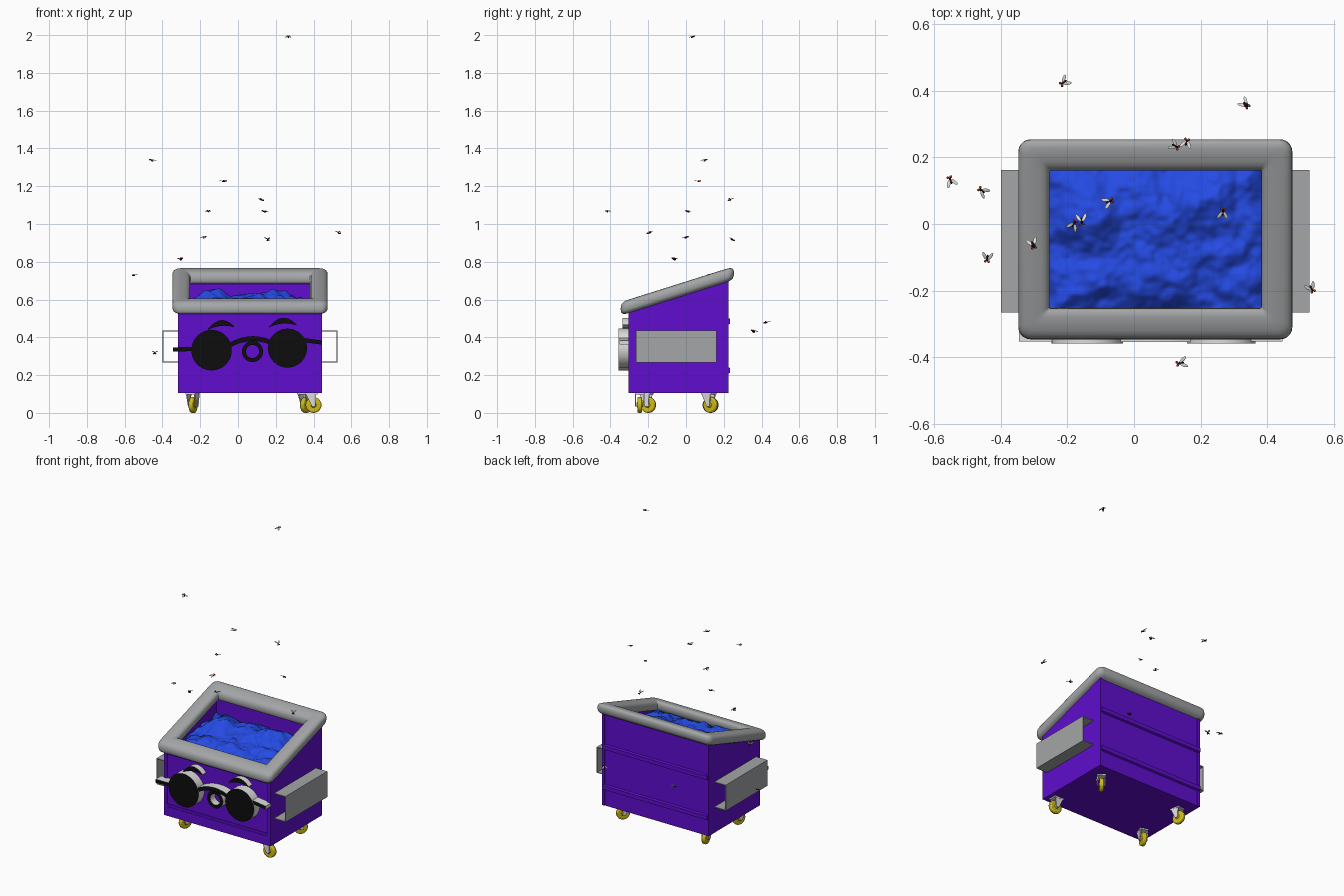
import bpy, bmesh, math, random
from mathutils import Matrix, Vector, noise

cube = bpy.data.objects.get("Cube")
if cube:
    bpy.data.objects.remove(cube)
random.seed(4)


def material(name, rgb):
    m = bpy.data.materials.new(name)
    m.use_nodes = True
    m.diffuse_color = (*rgb, 1)
    m.node_tree.nodes["Principled BSDF"].inputs["Base Color"].default_value = (*rgb, 1)
    return m


PURPLE = material("purple paint", (0.115, 0.004, 0.62))
GREY = material("grey steel", (0.37, 0.38, 0.385))
BLUE = material("blue bag", (0.018, 0.07, 0.78))
BLACK = material("black", (0.004, 0.004, 0.004))
WHITE = material("off white", (0.72, 0.72, 0.72))
YELLOW = material("yellow wheel", (0.62, 0.5, 0.01))
RED = material("red eye", (0.5, 0.03, 0.01))

CX, CY = 0.064, -0.046          # centre of the bin
X0, X1, Y0, Y1, Z0 = -0.318, 0.446, -0.304, 0.225, 0.105


def slope(y):
    return 0.645 + 0.315 * (y - CY)


def finish(name, bm, mats, smooth=None):
    bmesh.ops.recalc_face_normals(bm, faces=bm.faces)
    me = bpy.data.meshes.new(name)
    bm.to_mesh(me)
    bm.free()
    ob = bpy.data.objects.new(name, me)
    bpy.context.collection.objects.link(ob)
    for m in mats:
        me.materials.append(m)
    if smooth:
        bpy.ops.object.select_all(action='DESELECT')
        ob.select_set(True)
        bpy.context.view_layer.objects.active = ob
        bpy.ops.object.shade_smooth_by_angle(angle=math.radians(smooth))
    return ob


def add_box(bm, lo, hi, matrix=Matrix()):
    lo, hi = Vector(lo), Vector(hi)
    size = hi - lo
    mat = matrix @ Matrix.Translation((lo + hi) / 2) @ Matrix.Diagonal((*size, 1))
    return bmesh.ops.create_cube(bm, size=1, matrix=mat)["verts"]


def add_ball(bm, matrix, scale, index):
    vs = bmesh.ops.create_uvsphere(bm, u_segments=10, v_segments=6, radius=1,
                                   matrix=matrix @ Matrix.Diagonal((*scale, 1)))["verts"]
    for f in {f for v in vs for f in v.link_faces}:
        f.material_index = index


# Bin: floor and walls whose tops follow the sloping rim
bm = bmesh.new()
T = 0.02
for lo, hi in (((X0, Y0), (X0 + T, Y1)), ((X1 - T, Y0), (X1, Y1)),
               ((X0 + T, Y0 + 0.007), (X1 - T, Y0 + T)), ((X0 + T, Y1 - T), (X1 - T, Y1 - 0.004))):
    for v in add_box(bm, (*lo, Z0), (*hi, 1)):
        if v.co.z > 0.9:
            v.co.z = slope(v.co.y)
add_box(bm, (X0 + T, Y0 + T, Z0), (X1 - T, Y1 - T, Z0 + T))
finish("bin_body", bm, [PURPLE])

# Raised bands on the front and back panels
bm = bmesh.new()
add_box(bm, (X0 + T, Y0, Z0), (X1 - T, Y0 + T, 0.165))
add_box(bm, (X0 + T, Y0 + 0.003, 0.165), (X1 - T, Y0 + T, 0.18))
add_box(bm, (X0 + T, Y0, 0.505), (X1 - T, Y0 + T, 0.545))
for z in (0.2, 0.46):
    for v in add_box(bm, (X0 + 0.005, Y1 - T, z), (X1 - 0.005, Y1 + 0.008, z + 0.05)):
        if v.co.y > Y1:
            v.co.z += 0.012 if v.co.z < z + 0.02 else -0.012
finish("panel_bands", bm, [PURPLE])

# Padded rim: squared oval section swept round a rounded rectangle
bm = bmesh.new()
loops, N, K = [], 20, 6
for i in range(N):
    t = math.tau * i / N
    c, s = math.cos(t), math.sin(t)
    off = 0.047 * math.copysign(abs(c) ** 0.7, c)
    up = 0.036 * math.copysign(abs(s) ** 0.7, s)
    r = 0.004 + 0.033 * (off + 0.047) / 0.094
    hx, hy = 0.364 + off - r, 0.253 + off - r
    loop = []
    for q, (sx, sy) in enumerate(((1, 1), (-1, 1), (-1, -1), (1, -1))):
        for k in range(K):
            a = math.pi / 2 * (q + k / (K - 1))
            x, y = CX + sx * hx + r * math.cos(a), CY + sy * hy + r * math.sin(a)
            loop.append(bm.verts.new((x, y, slope(y) + up)))
    loops.append(loop)
for i in range(N):
    a, b = loops[i], loops[(i + 1) % N]
    for j in range(len(a)):
        k = (j + 1) % len(a)
        bm.faces.new((a[j], a[k], b[k], b[j]))
finish("padded_rim", bm, [GREY], 50)

# Lumpy bag heap filling the bin
bm = bmesh.new()
bmesh.ops.create_grid(bm, x_segments=90, y_segments=64, size=1,
                      matrix=Matrix.Translation((CX, CY, 0)) @ Matrix.Diagonal((0.355, 0.24, 1, 1)))
for v in bm.verts:
    x, y = v.co.x, v.co.y
    p = Vector((x, y, 0.3))
    edge = max(abs(x - CX) / 0.355, abs(y - CY) / 0.24)
    peak = 0.05 * math.exp(-((x + 0.14) ** 2 + (y - 0.03) ** 2) / 0.006)
    peak += 0.03 * math.exp(-((x - 0.14) ** 2 + (y - 0.06) ** 2) / 0.006)
    lumps = 0.03 * noise.noise(p * 9) + 0.016 * noise.noise(p * 22) + 0.006 * noise.noise(p * 50)
    v.co.z = 0.605 + 0.12 * y + peak + lumps - 0.05 * edge ** 4
finish("bag_heap", bm, [BLUE], 80)

# Open fork pockets on both sides
for name, wall, out in (("right_pocket", X0, -1), ("left_pocket", X1, 1)):
    bm = bmesh.new()
    tip, t = wall + out * 0.081, 0.005
    xs = sorted((wall, tip))
    add_box(bm, (xs[0], -0.265, 0.43), (xs[1], 0.162, 0.43 + t))
    add_box(bm, (xs[0], -0.265, 0.268), (xs[1], 0.162, 0.268 + t))
    xs = sorted((tip, tip - out * t))
    add_box(bm, (xs[0], -0.265, 0.268 + t), (xs[1], 0.162, 0.43))
    finish(name, bm, [GREY])


# Face pieces: strips of point pairs with black fronts and pale sides
def face_strip(name, pairs, front, closed=False):
    bm = bmesh.new()
    rows = [[bm.verts.new((x, y, z)) for (x, z), y in
             ((a, front), (b, front), (b, Y0 + 0.01), (a, Y0 + 0.01))] for a, b in pairs]
    for i in range(len(rows) if closed else len(rows) - 1):
        p, q = rows[i], rows[(i + 1) % len(rows)]
        for j in range(4):
            k = (j + 1) % 4
            bm.faces.new((p[j], p[k], q[k], q[j]))
    if not closed:
        bm.faces.new(rows[0])
        bm.faces.new(rows[-1])
    bmesh.ops.remove_doubles(bm, verts=bm.verts, dist=0.0001)
    bmesh.ops.recalc_face_normals(bm, faces=bm.faces)
    for f in bm.faces:
        f.material_index = 0 if f.normal.y < -0.9 else 1
    finish(name, bm, [BLACK, WHITE], 35)


def arc(x0, x1, z0, z1, rise, thick, taper, n=16):
    pairs = []
    for i in range(n + 1):
        t = i / n
        bow = 4 * t * (1 - t)
        x, z = x0 + (x1 - x0) * t, z0 + (z1 - z0) * t + rise * bow
        h = thick / 2 * (bow if taper else 1) + 0.002
        pairs.append(((x, z + h), (x, z - h)))
    return pairs


for name, x, z, r in (("right_lens", -0.14, 0.332, 0.107), ("left_lens", 0.262, 0.343, 0.103)):
    ts = [math.pi * i / 24 for i in range(25)]
    face_strip(name, [((x + r * math.cos(t), z + r * math.sin(t)),
                       (x + r * math.cos(t), z - r * math.sin(t))) for t in ts], -0.358)
face_strip("glasses_bridge", arc(-0.05, 0.18, 0.355, 0.37, 0.03, 0.022, False), -0.354)
face_strip("right_temple", arc(-0.345, -0.235, 0.336, 0.338, 0, 0.018, False), -0.352)
face_strip("left_temple", arc(0.35, 0.445, 0.385, 0.372, 0, 0.018, False), -0.352)
face_strip("right_brow", arc(-0.16, -0.02, 0.44, 0.455, 0.028, 0.026, True), -0.335)
face_strip("left_brow", arc(0.165, 0.31, 0.455, 0.465, 0.028, 0.026, True), -0.335)
ring = [(math.cos(math.tau * i / 32), math.sin(math.tau * i / 32)) for i in range(32)]
face_strip("mouth_ring", [((0.077 + 0.056 * c, 0.325 + 0.056 * s), (0.077 + 0.035 * c, 0.325 + 0.035 * s))
                          for c, s in ring], -0.345, True)

# Swivel casters, each turned its own way
for name, x, y, turn in (("front_right", -0.238, -0.2, 70), ("front_left", 0.4, -0.245, 0),
                         ("back_left", 0.36, 0.13, 55), ("back_right", -0.235, 0.13, 100)):
    place = Matrix.Translation((x, y, 0.042)) @ Matrix.Rotation(math.radians(turn), 4, 'Z')
    axle = place @ Matrix.Rotation(math.pi / 2, 4, 'X')
    bm = bmesh.new()
    for r, w in ((0.042, 0.026), (0.016, 0.034)):
        bmesh.ops.create_cone(bm, cap_ends=True, segments=24, radius1=r, radius2=r, depth=w, matrix=axle)
    wheel = finish(name + "_wheel", bm, [YELLOW], 40)
    bev = wheel.modifiers.new("Bevel", 'BEVEL')
    bev.width, bev.segments = 0.007, 2
    bm = bmesh.new()
    add_box(bm, (-0.045, -0.026, 0.055), (0.02, 0.026, 0.064), place)
    for s in (-1, 1):
        vs = add_box(bm, (-0.04, s * 0.022 - 0.003, -0.008), (0.014, s * 0.022 + 0.003, 0.056))
        for v in vs:
            if v.co.z < 0:
                v.co.x = math.copysign(0.009, v.co.x)
        bmesh.ops.transform(bm, matrix=place, verts=vs)
    finish(name + "_fork", bm, [WHITE])

# Flies hovering round the bin
flies = [(0.267, 0.035, 1.99), (-0.456, 0.1, 1.336), (-0.075, 0.067, 1.226), (0.123, 0.234, 1.128),
         (-0.157, 0.01, 1.066), (0.14, -0.417, 1.066), (-0.18, 0.0, 0.928), (0.157, 0.244, 0.917),
         (0.532, -0.193, 0.953), (-0.303, -0.062, 0.815), (-0.55, 0.13, 0.728), (-0.44, -0.102, 0.317),
         (0.335, 0.358, 0.432), (-0.21, 0.425, 0.478)]
for i, pos in enumerate(flies):
    place = Matrix.Translation(pos) @ Matrix.Rotation(random.uniform(0, math.tau), 4, 'Z')
    place = place @ Matrix.Rotation(random.uniform(-0.5, 0.5), 4, 'Y')
    bm = bmesh.new()
    fat = 1.5 if i in (9, 12) else 0.8
    add_ball(bm, place, (0.011, 0.005 * fat, 0.005 * fat), 0)
    for s in (-1, 1):
        add_ball(bm, place @ Matrix.Translation((0.011, s * 0.005, 0.001)), (0.004, 0.004, 0.004), 1)
        wing = place @ Matrix.Translation((-0.008, s * 0.009, 0.005)) @ Matrix.Rotation(-s * 0.5, 4, 'Z')
        add_ball(bm, wing, (0.013, 0.005, 0.001), 2)
    finish("fly_%d" % (i + 1), bm, [BLACK, RED, WHITE], 60)
